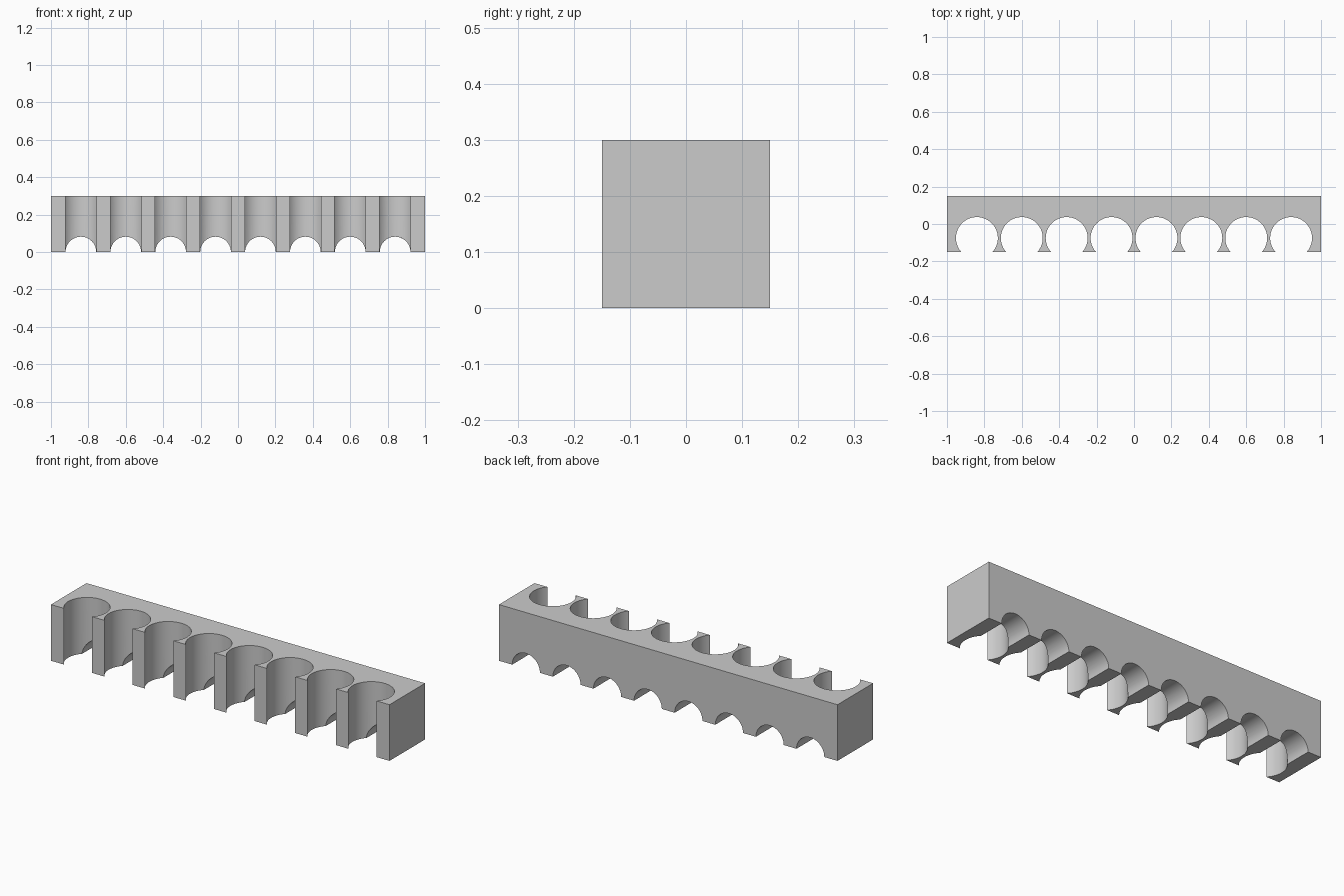
import bpy
import bmesh
import math
from mathutils import Matrix

LENGTH, DEPTH, HEIGHT = 2.0, 0.3, 0.3
SLOTS, PITCH = 8, 0.24
POCKET_RADIUS, POCKET_Y = 0.112, -0.075
ARCH_RADIUS = 0.082

cube = bpy.data.objects.get("Cube")
if cube:
    bpy.data.objects.remove(cube, do_unlink=True)

grey = bpy.data.materials.new("plain grey")
grey.use_nodes = True
colour = (0.6, 0.6, 0.6, 1)
grey.diffuse_color = colour
grey.node_tree.nodes["Principled BSDF"].inputs["Base Color"].default_value = colour


def add_object(name, bm):
    mesh = bpy.data.meshes.new(name)
    bm.to_mesh(mesh)
    bm.free()
    mesh.materials.append(grey)
    obj = bpy.data.objects.new(name, mesh)
    bpy.context.collection.objects.link(obj)
    return obj


def cylinder_row(name, radius, y, z, turn):
    """Evenly spaced row of cutting cylinders along x."""
    bm = bmesh.new()
    for i in range(SLOTS):
        x = (i - (SLOTS - 1) / 2) * PITCH
        bmesh.ops.create_cone(
            bm, cap_ends=True, segments=64, radius1=radius, radius2=radius,
            depth=1, matrix=Matrix.Translation((x, y, z)) @ turn)
    obj = add_object(name, bm)
    obj.hide_render = True
    return obj


# Solid bar
bm = bmesh.new()
size = Matrix.Diagonal((LENGTH, DEPTH, HEIGHT, 1))
bmesh.ops.create_cube(bm, size=1, matrix=Matrix.Translation((0, 0, HEIGHT / 2)) @ size)
rack = add_object("slotted_rack", bm)

# Upright round pockets open to the front, and arches running front to back
pockets = cylinder_row("pocket_cutter", POCKET_RADIUS, POCKET_Y, HEIGHT / 2, Matrix())
arches = cylinder_row("arch_cutter", ARCH_RADIUS, 0, 0, Matrix.Rotation(math.pi / 2, 4, "X"))

bpy.ops.object.select_all(action="DESELECT")
rack.select_set(True)
bpy.context.view_layer.objects.active = rack
for cutter in (pockets, arches):
    cut = rack.modifiers.new(cutter.name, "BOOLEAN")
    cut.operation = "DIFFERENCE"
    cut.solver = "EXACT"
    cut.object = cutter
    bpy.ops.object.modifier_apply(modifier=cut.name)
    bpy.data.objects.remove(cutter, do_unlink=True)

bpy.ops.object.shade_smooth_by_angle(angle=math.radians(30))
